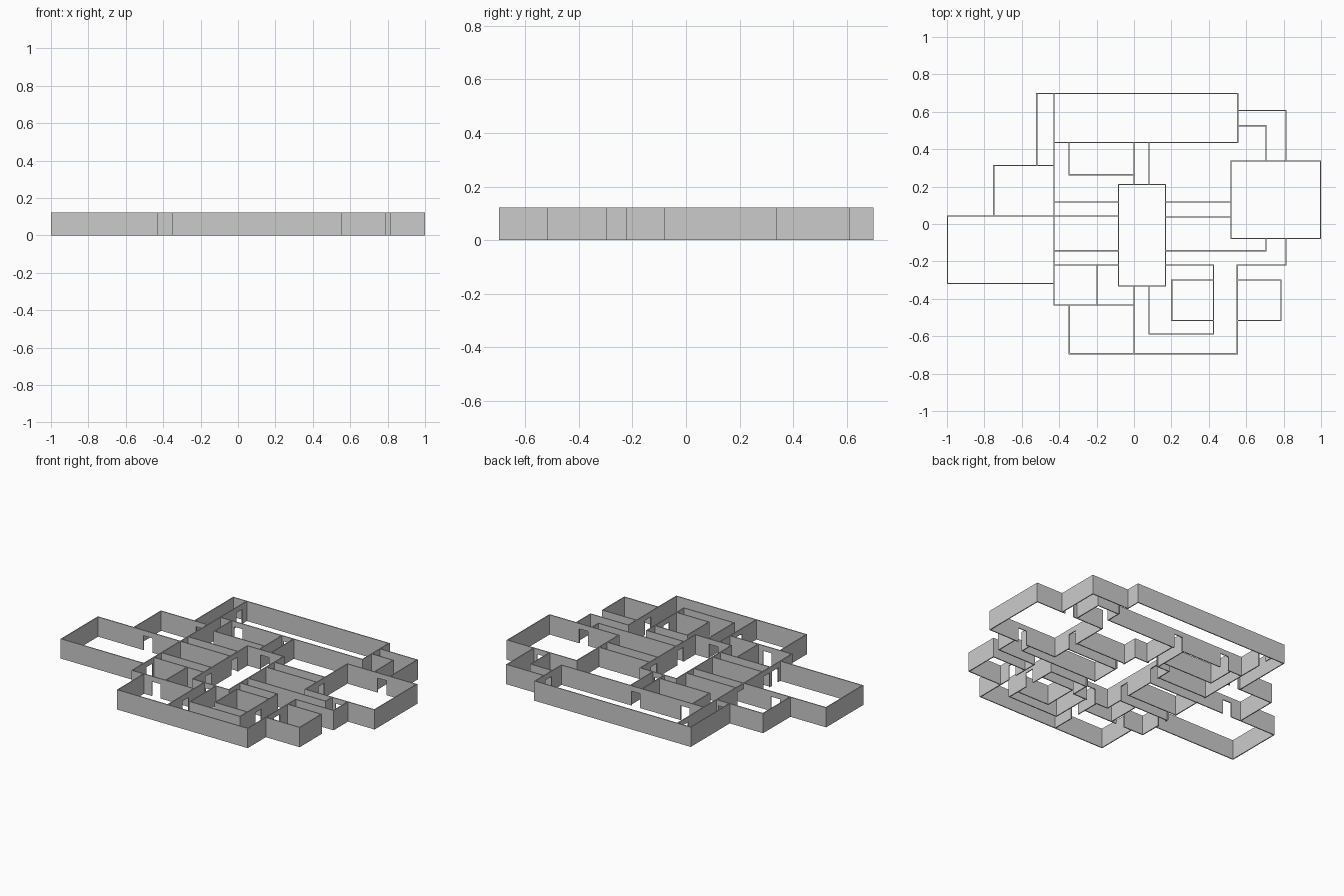
import bpy
import bmesh

if "Cube" in bpy.data.objects:
    bpy.data.objects.remove(bpy.data.objects["Cube"])

H = 0.123       # wall height
T = 0.006       # wall thickness
DOOR_W = 0.06   # doorway size
DOOR_H = 0.09


def wall(bm, axis, fixed, a, b, doors=()):
    """Wall along one axis: elevation outline with door notches, extruded to thickness."""
    a, b = a - T / 2, b + T / 2
    outline = [(a, 0)]
    for d in sorted(doors):
        l, r = d - DOOR_W / 2, d + DOOR_W / 2
        outline += [(l, 0), (l, DOOR_H), (r, DOOR_H), (r, 0)]
    outline += [(b, 0), (b, H), (a, H)]

    def place(s, z):
        return (s, fixed - T / 2, z) if axis == 'x' else (fixed - T / 2, s, z)

    face = bm.faces.new([bm.verts.new(place(s, z)) for s, z in outline])
    out = bmesh.ops.extrude_face_region(bm, geom=[face])
    verts = [g for g in out['geom'] if isinstance(g, bmesh.types.BMVert)]
    bmesh.ops.translate(bm, verts=verts, vec=(0, T, 0) if axis == 'x' else (T, 0, 0))


def build(name, walls):
    bm = bmesh.new()
    for w in walls:
        wall(bm, *w)
    bmesh.ops.recalc_face_normals(bm, faces=bm.faces)
    me = bpy.data.meshes.new(name)
    bm.to_mesh(me)
    bm.free()
    bpy.context.collection.objects.link(bpy.data.objects.new(name, me))


def room(x0, x1, y0, y1, south=(), north=(), west=(), east=()):
    return [('x', y0, x0, x1, south), ('x', y1, x0, x1, north),
            ('y', x0, y0, y1, west), ('y', x1, y0, y1, east)]


# Main rooms
build("central_room", room(-0.082, 0.168, -0.331, 0.211, south=[0.04], north=[0.04],
                           west=[-0.18, 0.08], east=[-0.18, 0.08]))
build("north_hall", [('x', 0.697, -0.52, 0.555),
                     ('x', 0.435, -0.428, 0.555, [-0.30, 0.04]),
                     ('y', 0.555, 0.435, 0.697, [0.566])])
build("east_room", room(0.519, 0.997, -0.078, 0.337, south=[0.76], north=[0.76], west=[0.078]))
build("west_room", [('x', 0.043, -0.997, -0.082, [-0.65]),
                    ('x', -0.318, -0.997, -0.428),
                    ('y', -0.997, -0.318, 0.043)])

# Long shared wall on the west side
build("west_spine_wall", [('y', -0.428, -0.433, 0.697, [-0.265, -0.18, 0.08, 0.62])])

# North-west rooms
build("northwest_room", [('y', -0.75, 0.043, 0.312),
                         ('x', 0.312, -0.75, -0.428, [-0.475]),
                         ('y', -0.52, 0.312, 0.697)])
build("north_closet", [('y', -0.348, 0.263, 0.435),
                       ('x', 0.263, -0.348, 0.0)])

# South-west rooms
build("southwest_rooms", [('x', -0.433, -0.428, 0.0, [-0.26]),
                          ('y', -0.197, -0.433, -0.22),
                          ('y', -0.346, -0.694, -0.433)])

# Corridors
build("west_corridors", [('x', y, -0.428, -0.082) for y in (0.118, -0.143, -0.22)])
build("east_corridors", [('x', 0.118, 0.168, 0.519), ('x', 0.037, 0.168, 0.519),
                         ('x', -0.143, 0.168, 0.705), ('y', 0.705, -0.143, -0.078),
                         ('x', -0.22, 0.168, 0.426), ('x', -0.22, 0.552, 0.813),
                         ('y', 0.813, -0.22, -0.078)])
build("northeast_corridor", [('x', 0.607, 0.555, 0.813), ('y', 0.813, 0.337, 0.607),
                             ('x', 0.525, 0.555, 0.705), ('y', 0.705, 0.337, 0.525)])
build("north_corridor", [('y', x, 0.211, 0.435) for x in (0.0, 0.08)])
build("south_corridor", [('y', 0.0, -0.694, -0.331, [-0.52]), ('y', 0.08, -0.588, -0.331),
                         ('x', -0.588, 0.08, 0.426), ('x', -0.694, -0.346, 0.552),
                         ('y', 0.426, -0.588, -0.22, [-0.41]),
                         ('y', 0.552, -0.694, -0.22, [-0.41])])

# Two small rooms facing each other across the south-east corridor
for name, x0, x1, far in (("small_room_west", 0.202, 0.426, 0.202),
                          ("small_room_east", 0.552, 0.786, 0.786)):
    build(name, [('x', -0.3, x0, x1), ('x', -0.515, x0, x1), ('y', far, -0.515, -0.3)])
